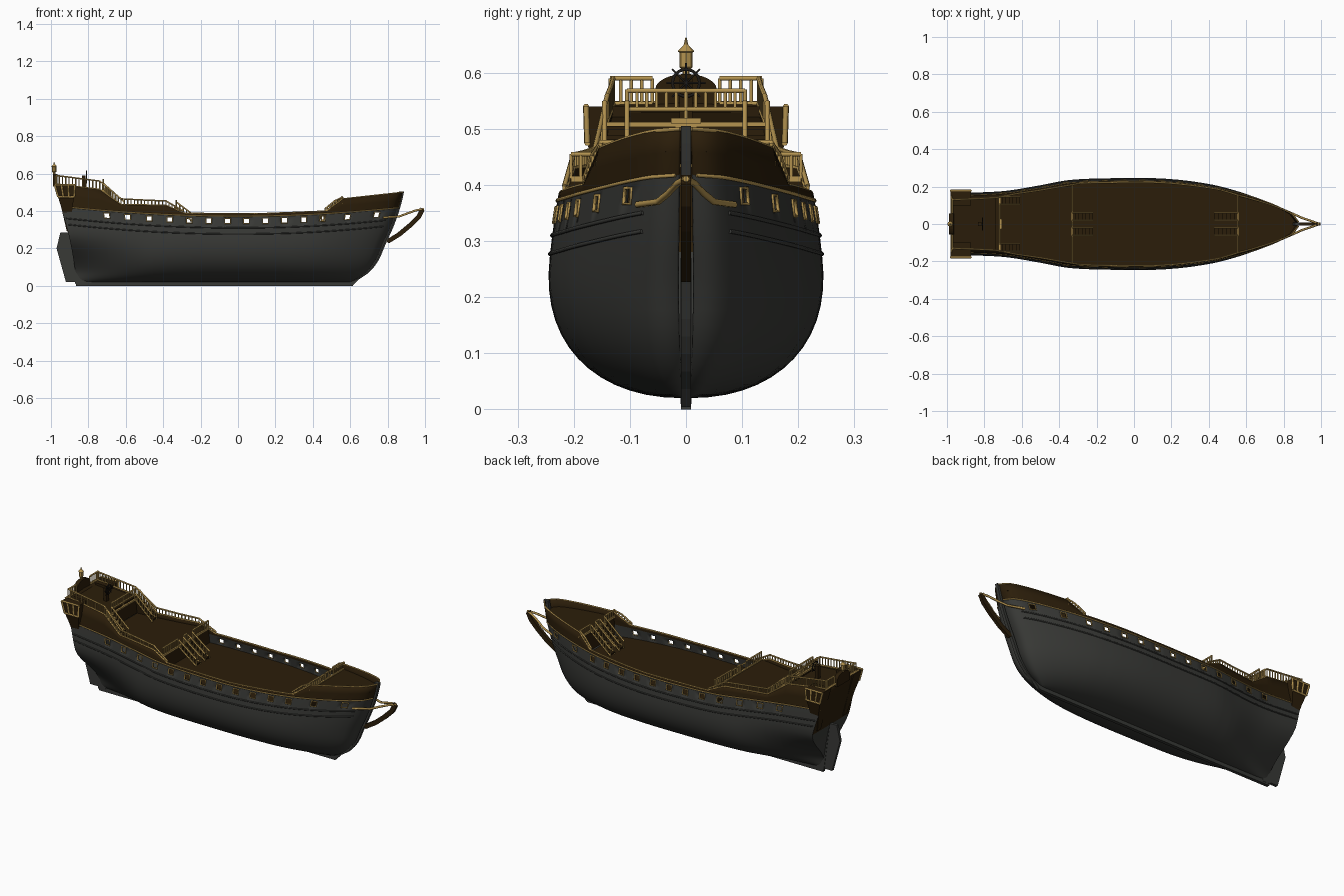
import bpy, bmesh, math
from mathutils import Vector

if "Cube" in bpy.data.objects:
    bpy.data.objects.remove(bpy.data.objects["Cube"])


def material(name, rgb):
    m = bpy.data.materials.new(name)
    m.use_nodes = True
    m.diffuse_color = (*rgb, 1)
    m.node_tree.nodes["Principled BSDF"].inputs["Base Color"].default_value = (*rgb, 1)
    return m


GREY = material("hull grey", (0.04, 0.041, 0.037))
BROWN = material("dark brown wood", (0.024, 0.0125, 0.003))
GOLD = material("old gold", (0.46, 0.295, 0.08))
BLACK = material("wheel black", (0.012, 0.01, 0.008))


def smooth_at(x, pts):
    """Cubic curve through sorted points."""
    x = min(max(x, pts[0][0]), pts[-1][0])
    i = next(k for k in range(len(pts) - 1) if x <= pts[k + 1][0])
    def slope(k):
        a, b = pts[max(k - 1, 0)], pts[min(k + 1, len(pts) - 1)]
        return (b[1] - a[1]) / (b[0] - a[0])
    (x0, y0), (x1, y1) = pts[i], pts[i + 1]
    d = x1 - x0
    t = (x - x0) / d
    return (y0 + (y1 - y0) * t * t * (3 - 2 * t)
            + d * t * (1 - t) * ((1 - t) * slope(i) - t * slope(i + 1)))


def linear_at(x, pts):
    for (x0, y0), (x1, y1) in zip(pts, pts[1:]):
        if x <= x1:
            return y0 + (y1 - y0) * (x - x0) / (x1 - x0)
    return pts[-1][1]


# Hull lines: plan width, stem, stern rake, sheer and bulwark top
PLAN = [(-.93, .168), (-.7, .177), (-.5, .207), (-.35, .234), (-.15, .243), (.15, .242),
        (.4, .215), (.55, .183), (.7, .136), (.8, .092), (.85, .056), (.87, .016)]
STEM = [(.02, .61), (.06, .68), (.13, .74), (.22, .78), (.32, .825), (.42, .86), (.5, .88)]
STERN = [(.02, -.86), (.25, -.9), (.42, -.945), (.55, -.975)]
TOP = [(-.93, .545), (-.72, .515), (-.62, .435), (-.385, .43), (-.29, .388),
       (.1, .385), (.48, .4), (.56, .465), (.87, .5)]
PORTS = [-.7, -.59, -.475, -.365, -.26, -.157, -.056, .045, .147, .248, .355, .46, .6, .76]
PW = .015


def sheer(s):
    return .372 + .06 * s * s


def half(s, z):
    if z < .24:
        f = max(0, 1 - ((.24 - z) / .22) ** 2.25) ** (1 / 2.25)
    else:
        f = 1 - 1.05 * (z - .24) ** 1.38
    run = min(max((-.45 - s) / .48, 0), 1) ** 1.5
    t = min(max((z - .03) / .27, 0), 1)
    return smooth_at(s, PLAN) * f * (1 - run * (1 - max(.06, t * t * (3 - 2 * t))))


def place(s, z, inset=0, side=-1):
    x = s
    if s > .3:
        x = .3 + (s - .3) * (smooth_at(z, STEM) - .3) / .57
    elif s < -.5:
        x = -.5 - (s + .5) / .43 * (smooth_at(z, STERN) + .5)
    return Vector((x, side * max(half(s, z) - inset, 0), z))


def finish(name, bm, mats, recalc=True):
    bmesh.ops.remove_doubles(bm, verts=bm.verts, dist=1e-5)
    if recalc:
        bmesh.ops.recalc_face_normals(bm, faces=bm.faces)
    me = bpy.data.meshes.new(name)
    bm.to_mesh(me)
    bm.free()
    ob = bpy.data.objects.new(name, me)
    for m in mats:
        me.materials.append(m)
    bpy.context.collection.objects.link(ob)
    return ob


def loft(name, rings, mat):
    """Closed skin through rings of equal length."""
    bm = bmesh.new()
    vs = [[bm.verts.new(p) for p in r] for r in rings]
    n = len(vs[0])
    for a, b in zip(vs, vs[1:]):
        for k in range(n):
            bm.faces.new((a[k], a[(k + 1) % n], b[(k + 1) % n], b[k]))
    bm.faces.new(vs[0])
    bm.faces.new(vs[-1])
    return finish(name, bm, [mat])


def slab(name, xz, w, mat, y=0):
    return loft(name, [[(x, y + d, z) for x, z in xz] for d in (-w, w)], mat)


def box(name, x0, x1, y0, y1, z0, z1, mat):
    return slab(name, [(x0, z0), (x1, z0), (x1, z1), (x0, z1)], (y1 - y0) / 2, mat, (y0 + y1) / 2)


def bars(name, lines, r, mat, closed=False):
    cu = bpy.data.curves.new(name, 'CURVE')
    cu.dimensions, cu.bevel_depth, cu.bevel_resolution, cu.use_fill_caps = '3D', r, 1, True
    for line in lines:
        sp = cu.splines.new('POLY')
        sp.points.add(len(line) - 1)
        for p, co in zip(sp.points, line):
            p.co = (*co, 1)
        sp.use_cyclic_u = closed
    cu.materials.append(mat)
    bpy.context.collection.objects.link(bpy.data.objects.new(name, cu))


def railing(name, base, heights, step=.018):
    base = [Vector(p) for p in base]
    top = [p + Vector((0, 0, h)) for p, h in zip(base, heights)]
    posts = []
    for i in range(len(base) - 1):
        n = max(1, round((base[i + 1] - base[i]).length / step))
        posts += [[base[i].lerp(base[i + 1], k / n), top[i].lerp(top[i + 1], k / n)] for k in range(n + 1)]
    bars(name, [base, top], .0045, GOLD)
    bars(name + "_balusters", posts, .0034, GOLD)


# Hull shell with open gun ports
stations = {p + d for p in PORTS for d in (-PW, PW)} | {p[0] for p in TOP}
for k in range(61):
    s = -.93 + 1.8 * k / 60
    if all(abs(s - p) > PW + .008 for p in PORTS):
        stations.add(s)
stations = sorted(stations)
LOW = 16
bm = bmesh.new()
grid = []
for s in stations:
    sh, top = sheer(s), linear_at(s, TOP)
    zs = [.02 + (sh - .06) * (1 - math.cos(j / LOW * math.pi / 2)) for j in range(LOW + 1)]
    zs += [sh - .012, sh, (sh + top) / 2, top]
    grid.append([bm.verts.new(place(s, z)) for z in zs])
for i in range(len(stations) - 1):
    mid = (stations[i] + stations[i + 1]) / 2
    for j in range(LOW + 4):
        if j == LOW and any(abs(mid - p) < PW for p in PORTS):
            continue
        f = bm.faces.new((grid[i][j], grid[i + 1][j], grid[i + 1][j + 1], grid[i][j + 1]))
        f.material_index = int(j > LOW + 1)
centre = [bm.verts.new((v.co.x, 0, v.co.z)) for v in grid[0]]
for j in range(LOW + 4):
    f = bm.faces.new((grid[0][j], grid[0][j + 1], centre[j + 1], centre[j]))
    f.material_index = int(grid[0][j].co.z > .25)
hull = finish("hull", bm, [GREY, BROWN], recalc=False)
bpy.ops.object.select_all(action='DESELECT')
hull.select_set(True)
bpy.context.view_layer.objects.active = hull
bpy.ops.object.shade_smooth_by_angle(angle=math.radians(35))
mir = hull.modifiers.new("Mirror", 'MIRROR')
mir.use_axis = (False, True, False)
sol = hull.modifiers.new("Thickness", 'SOLIDIFY')
sol.thickness, sol.offset = .008, -1


# Decks and the bulkheads at their ends
def deck(name, s0, s1, z0, z1, drop_at=None, drop_to=0):
    bm = bmesh.new()
    rows = []
    for k in range(25):
        t = k / 24
        rows.append([bm.verts.new(place(s0 + (s1 - s0) * t, z0 + (z1 - z0) * t, .004, d)) for d in (-1, 1)])
    for a, b in zip(rows, rows[1:]):
        bm.faces.new((a[0], b[0], b[1], a[1]))
    if drop_at is not None:
        a = rows[drop_at]
        b = [bm.verts.new((a[0].co.x, d * (half(s1 if drop_at else s0, drop_to) - .004), drop_to)) for d in (-1, 1)]
        bm.faces.new((a[0], a[1], b[1], b[0]))
    finish(name, bm, [BROWN])


deck("waist_deck", -.34, .57, .325, .325)
deck("quarter_deck", -.73, -.33, .41, .41, -1, .325)
deck("poop_deck", -.93, -.72, .53, .508, -1, .41)
deck("forecastle_deck", .56, .865, .437, .46, 0, .325)

# Gilded beams on the deck edges
box("quarter_deck_beam", -.335, -.325, -.205, .205, .405, .416, GOLD)
box("forecastle_beam", .55, .56, -.16, .16, .432, .443, GOLD)
box("poop_beam", -.724, -.714, -.15, .15, .503, .512, GOLD)
box("poop_crest", -.716, -.706, -.027, .027, .51, .519, GOLD)

# Keel, stem, rudder and beak
box("keel", -.865, .615, -.009, .009, 0, .03, GREY)
zs = [.005 + .5 * k / 16 for k in range(17)]
slab("stem", [(smooth_at(z, STEM) + .008, z) for z in zs]
     + [(smooth_at(z, STEM) - .02, z) for z in reversed(zs)], .009, GREY)
slab("sternpost", [(-.87, .01), (-.82, .01), (-.87, .27), (-.905, .27)], .01, GREY)
slab("rudder", [(-.865, .02), (-.92, .02), (-.97, .2), (-.95, .285), (-.905, .285)], .008, GREY)
beak = [(.795, .235), (.86, .275), (.92, .325), (.965, .37), (.985, .41)]
slab("beak", [(x + .012, z - .008) for x, z in beak] + [(x - .008, z + .008) for x, z in reversed(beak)], .009, BROWN)
bars("beak_rails", [[(.992, 0, .411), (.95, d * .015, .403), (.9, d * .032, .385), (.86, d * .05, .37),
                     place(.8, .365, 0, d)] for d in (-1, 1)], .006, GOLD)


# Wales and gilded mouldings along the sides
def strip(name, height, r, s0, s1, mat):
    steps = [s0 + (s1 - s0) * k / 60 for k in range(61)]
    bars(name, [[place(s, height(s), 0, d) for s in steps] for d in (-1, 1)], r, mat)


strip("upper_wale", lambda s: sheer(s) - .062, .004, -.92, .82, GREY)
strip("lower_wale", lambda s: sheer(s) - .095, .004, -.92, .82, GREY)
strip("sheer_moulding", sheer, .0036, -.93, .868, GOLD)
bars("top_moulding", [[place(s, linear_at(s, TOP), .004, d) for s in stations] for d in (-1, 1)], .004, GOLD)
bars("port_frames", [[place(p + a * PW, sheer(p) + b, 0, d)
                      for a, b in ((-1, -.04), (1, -.04), (1, -.012), (-1, -.012))]
                     for p in PORTS for d in (-1, 1)], .0036, GOLD, True)

# Railings along the bulwarks and the deck edges
for d, side in ((1, "left"), (-1, "right")):
    def along(ss):
        return [place(s, linear_at(s, TOP), .004, d) for s in ss]
    railing(side + "_aft_rail", along([-.93, -.82, -.72, -.62, -.5, -.385, -.29]),
            [.045, .045, .045, .03, .026, .024, .01])
    railing(side + "_fore_rail", along([.47, .52, .56]), [.012, .022, .01])
    railing(side + "_stern_rail", [(-.97, d * .06, .545), (-.97, d * .135, .545)], [.045, .045])
    railing(side + "_quarter_deck_rail", [(-.33, d * .066, .412), (-.33, d * .205, .412)], [.043] * 2)
    railing(side + "_forecastle_rail", [(.555, d * .066, .44), (.555, d * .155, .44)], [.036] * 2)
railing("poop_front_rail", [(-.72, -.105, .535), (-.72, .105, .535)], [.033] * 2)
bars("poop_rail_posts", [[(-.72, y, .505), (-.72, y, .57)] for y in (-.105, 0, .105)], .004, GOLD)
railing("quarter_middle_rail", [(-.33, -.014, .412), (-.33, .014, .412)], [.043] * 2)
railing("forecastle_middle_rail", [(.555, -.014, .44), (.555, .014, .44)], [.036] * 2)


# Stairs between decks
def stairs(name, x0, x1, z0, z1, y):
    n, w = 6, .02
    for k in range(n):
        t, u = k / n, (k + 1) / n
        z = z0 + (z1 - z0) * (t + u) / 2
        xa, xb = sorted((x0 + (x1 - x0) * t, x0 + (x1 - x0) * u))
        box(f"{name}_step_{k}", xa, xb, y - w, y + w, z - .004, z + .003, BROWN)
    for d, side in ((1, "left"), (-1, "right")):
        railing(f"{name}_{side}_rail", [(x0, y + d * w, z0), (x1, y + d * w, z1)], [.038, .038], .022)


for d, side in ((1, "left"), (-1, "right")):
    stairs(side + "_quarter_stairs", -.33, -.22, .41, .328, d * .04)
    stairs(side + "_forecastle_stairs", .555, .43, .437, .328, d * .04)
    stairs(side + "_poop_stairs", -.72, -.61, .51, .412, d * .125)

    # Quarter galleries with gilded frames
    levels = [(.29, -.915, -.895, .13), (.42, -.945, -.885, .162), (.475, -.962, -.876, .176), (.54, -.98, -.872, .178)]
    loft(side + "_gallery", [[(a, d * .1, z), (b, d * .1, z), (b, d * y, z), (a, d * y, z)]
                             for z, a, b, y in levels], BROWN)
    frame = [[(a, d * y, z), (b, d * y, z)] for z, a, b, y in levels[2:]]
    posts = [[Vector(frame[0][0]).lerp(frame[0][1], t), Vector(frame[1][0]).lerp(frame[1][1], t)]
             for t in (0, .33, .67, 1)]
    bars(side + "_gallery_frame", frame + posts, .0055, GOLD)

# Taffrail and its arch
bars("taffrail", [[(-.976, -.15, .545), (-.976, .15, .545)]], .005, GOLD)
arch = [(.055 * math.cos(a), .57 + .028 * math.sin(a)) for a in [math.pi * k / 12 for k in range(13)]]
arch = [(.055, .53)] + arch + [(-.055, .53)]
loft("stern_arch", [[(x, y, z) for y, z in arch] for x in (-.988, -.966)], BROWN)

# Stern lantern
lamp = [(.594, .006), (.606, .007), (.61, .012), (.636, .012), (.638, .015), (.65, .004), (.655, .003), (.663, .001)]
loft("stern_lantern", [[(-.983 + r * math.cos(k * math.pi / 4), r * math.sin(k * math.pi / 4), z)
                        for k in range(8)] for z, r in lamp], GOLD)

# Steering wheel on its stand
hub = Vector((-.81, 0, .582))
def rim(r, n):
    return [hub + Vector((0, r * math.cos(2 * math.pi * k / n), r * math.sin(2 * math.pi * k / n))) for k in range(n)]
bars("wheel_rim", [rim(.024, 24)], .003, BLACK, True)
bars("wheel_spokes", [[hub, p] for p in rim(.035, 8)], .002, BLACK)
box("wheel_stand", -.835, -.815, -.012, .012, .515, .59, BROWN)
